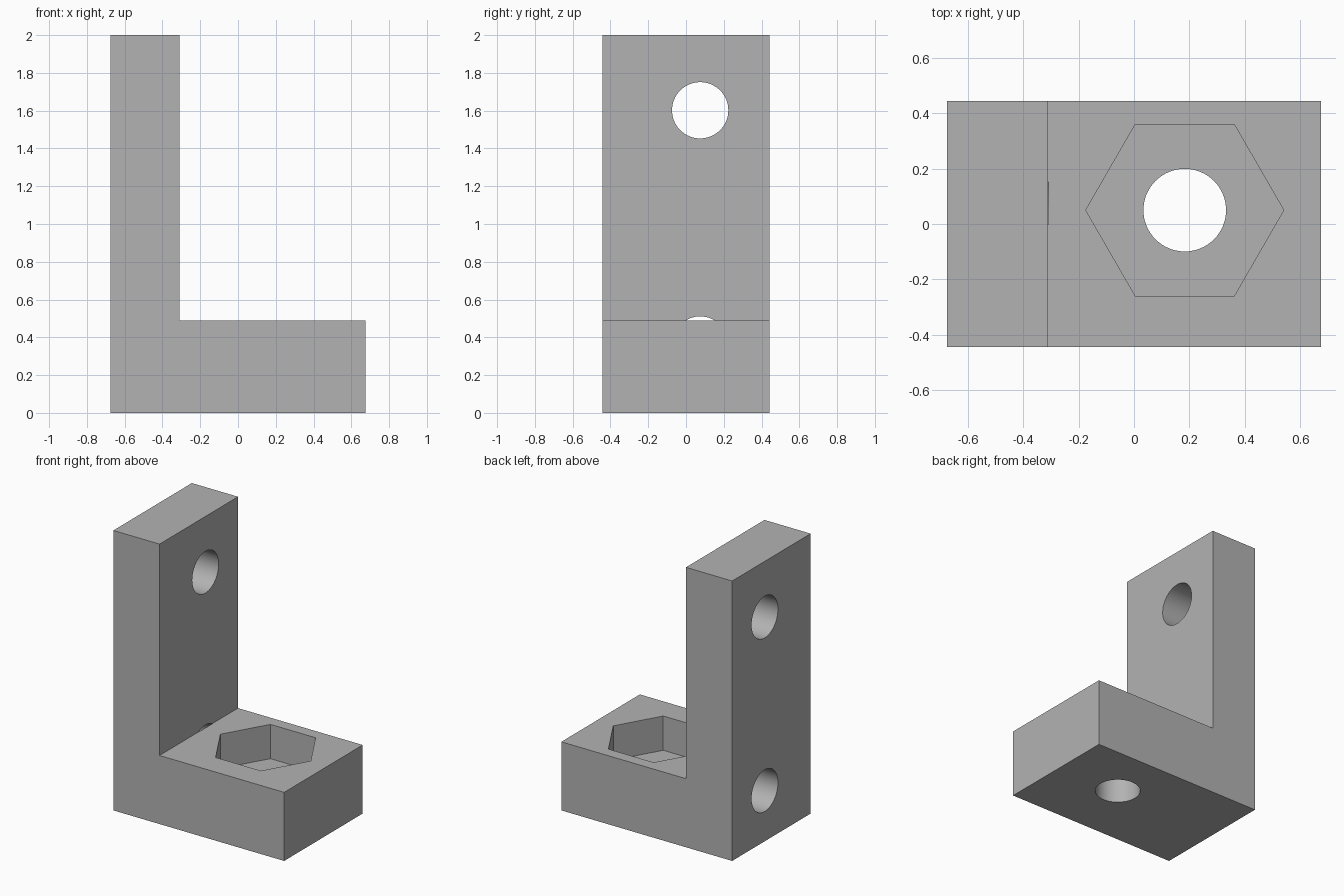
import bpy
import bmesh
import math
from mathutils import Matrix

cube = bpy.data.objects.get("Cube")
if cube:
    bpy.data.objects.remove(cube, do_unlink=True)

grey = bpy.data.materials.new("plain grey")
grey.use_nodes = True
colour = (0.45, 0.45, 0.45, 1)
grey.diffuse_color = colour
grey.node_tree.nodes["Principled BSDF"].inputs["Base Color"].default_value = colour


def make_object(name, bm):
    bmesh.ops.recalc_face_normals(bm, faces=bm.faces)
    mesh = bpy.data.meshes.new(name)
    bm.to_mesh(mesh)
    bm.free()
    mesh.materials.append(grey)
    obj = bpy.data.objects.new(name, mesh)
    bpy.context.collection.objects.link(obj)
    return obj


def cut(target, name, sides, radius, start, end, axis):
    """Subtract a prism running from start to end along the x or z axis."""
    bm = bmesh.new()
    bmesh.ops.create_cone(bm, cap_ends=True, segments=sides, radius1=radius,
                          radius2=radius, depth=(end - start).length)
    turn = Matrix.Rotation(math.pi / 2, 4, "Y" if axis == "x" else "Z")
    bmesh.ops.transform(bm, matrix=Matrix.Translation((start + end) / 2) @ turn,
                        verts=bm.verts)
    cutter = make_object(name, bm)
    cutter.hide_render = True
    mod = target.modifiers.new(name, "BOOLEAN")
    mod.operation = "DIFFERENCE"
    mod.solver = "EXACT"
    mod.object = cutter
    bpy.context.view_layer.objects.active = target
    bpy.ops.object.modifier_apply(modifier=mod.name)
    bpy.data.objects.remove(cutter, do_unlink=True)


# L-shaped bracket body, extruded across its depth
LEFT, WALL, RIGHT = -0.675, -0.31, 0.675
HALF_DEPTH, BASE, TOP = 0.443, 0.49, 2.0
outline = [(LEFT, 0), (RIGHT, 0), (RIGHT, BASE), (WALL, BASE), (WALL, TOP), (LEFT, TOP)]
bm = bmesh.new()
profile = bm.faces.new([bm.verts.new((x, -HALF_DEPTH, z)) for x, z in outline])
extruded = bmesh.ops.extrude_face_region(bm, geom=[profile])
moved = [v for v in extruded["geom"] if isinstance(v, bmesh.types.BMVert)]
bmesh.ops.translate(bm, vec=(0, 2 * HALF_DEPTH, 0), verts=moved)
bracket = make_object("bracket", bm)


def point(x, y, z):
    return Matrix.Translation((x, y, z)).to_translation()


# Round holes through the upright; the lower one stops at the wall face
HOLE = 0.149
for name, z in (("upper_hole", 1.602), ("lower_hole", 0.362)):
    cut(bracket, name, 64, HOLE, point(LEFT - 0.1, 0.075, z),
        point(WALL + 0.001, 0.075, z), "x")

# Hexagonal nut pocket and the bolt hole below it
cut(bracket, "nut_pocket", 6, 0.357, point(0.183, 0.05, BASE / 2),
    point(0.183, 0.05, BASE + 0.1), "z")
cut(bracket, "bolt_hole", 64, HOLE, point(0.183, 0.05, -0.1),
    point(0.183, 0.05, BASE), "z")

# Smooth hole walls, sharp edges elsewhere
bpy.ops.object.select_all(action="DESELECT")
bracket.select_set(True)
bpy.context.view_layer.objects.active = bracket
bpy.ops.object.shade_smooth_by_angle(angle=math.radians(30))
